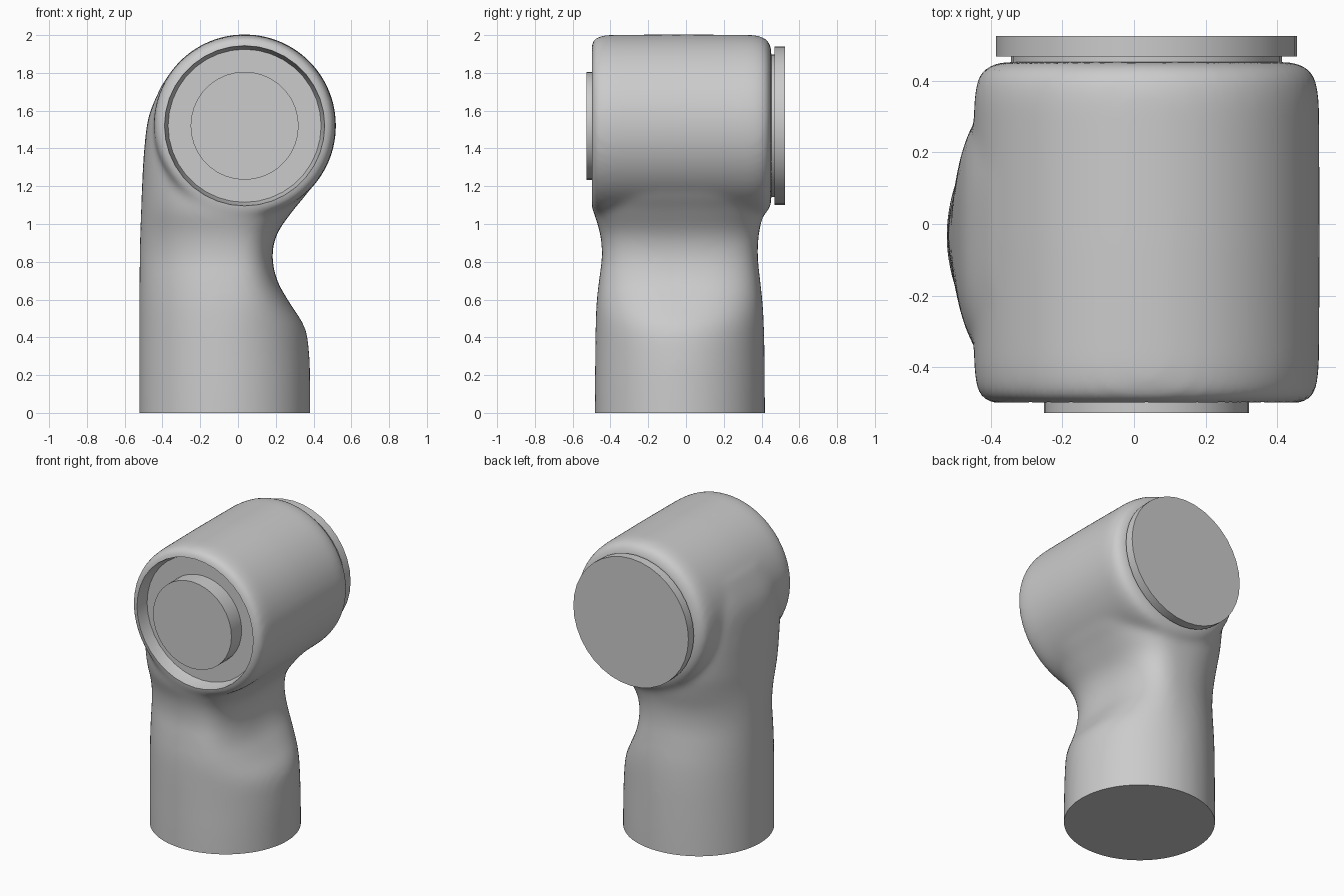
import bpy, bmesh
from math import sin, cos, pi

if "Cube" in bpy.data.objects:
    bpy.data.objects.remove(bpy.data.objects["Cube"])

CX, CZ = 0.035, 1.52          # axis of the cross barrel


def loft(bm, rings):
    """Skin a list of equal point rings and cap both ends."""
    new = [[bm.verts.new(p) for p in ring] for ring in rings]
    n = len(new[0])
    for a, b in zip(new, new[1:]):
        for i in range(n):
            j = (i + 1) % n
            bm.faces.new((a[i], a[j], b[j], b[i]))
    bm.faces.new(new[0][::-1])
    bm.faces.new(new[-1])


def turned(bm, profile, n):
    """Turn (y, radius) pairs around the barrel axis."""
    loft(bm, [[(CX + r * cos(2 * pi * i / n), y, CZ + r * sin(2 * pi * i / n))
               for i in range(n)] for y, r in profile])


def make(name, bm):
    bmesh.ops.recalc_face_normals(bm, faces=bm.faces)
    me = bpy.data.meshes.new(name)
    bm.to_mesh(me)
    bm.free()
    ob = bpy.data.objects.new(name, me)
    bpy.context.collection.objects.link(ob)
    return ob


def turned_part(name, profile, n=36):
    bm = bmesh.new()
    turned(bm, profile, n)
    return make(name, bm)


def finish(ob, angle=0.6):
    bpy.ops.object.select_all(action='DESELECT')
    ob.select_set(True)
    bpy.context.view_layer.objects.active = ob
    for m in list(ob.modifiers):
        bpy.ops.object.modifier_apply(modifier=m.name)
    bpy.ops.object.shade_smooth_by_angle(angle=angle)


def spline(keys, steps):
    """Catmull-Rom through rows of numbers."""
    out = []
    for i in range(len(keys) - 1):
        rows = [keys[max(0, min(len(keys) - 1, i + k))] for k in (-1, 0, 1, 2)]
        for s in range(steps):
            t = s / steps
            out.append([b + 0.5 * t * (c - a + t * (2*a - 5*b + 4*c - d + t * (3*(b - c) + d - a)))
                        for a, b, c, d in zip(*rows)])
    return out + [keys[-1]]


def power(v, e):
    return (1 if v >= 0 else -1) * abs(v) ** (2 / e)


def section(z, left, right, front, back, el, er, n=96):
    """Rounded section: separate fullness on the left and right halves."""
    mx, my, ry = -0.07, (front + back) / 2, (back - front) / 2
    pts = []
    for i in range(n):
        c, s = cos(2 * pi * i / n), sin(2 * pi * i / n)
        e, rx = (er, right - mx) if c >= 0 else (el, mx - left)
        pts.append((mx + rx * power(c, e), my + ry * power(s, e), z))
    return pts


# Column: z, left, right, front, back, left fullness, right fullness
keys = [(-0.20, -.523, .383, -.483, .418, 2, 2),
        (0.10, -.523, .383, -.483, .418, 2, 2),
        (0.30, -.523, .378, -.481, .416, 2, 2),
        (0.45, -.523, .355, -.479, .413, 2, 2.1),
        (0.58, -.523, .275, -.474, .406, 2, 2.5),
        (0.70, -.522, .208, -.461, .393, 2, 2.9),
        (0.83, -.521, .182, -.445, .380, 2, 3.1),
        (0.95, -.518, .208, -.455, .386, 2.1, 3.1),
        (1.07, -.513, .290, -.488, .412, 2.3, 3.3),
        (1.20, -.508, .385, -.492, .430, 2.6, 3.6),
        (1.40, -.496, .420, -.492, .435, 3, 4),
        (1.58, -.470, .420, -.485, .430, 3.2, 4),
        (1.75, -.396, .350, -.470, .420, 3.4, 4)]
bm = bmesh.new()
loft(bm, [section(*k) for k in spline(keys, 5)])
# Cross barrel with rounded ends
turned(bm, [(-.502, .02), (-.502, .435), (-.490, .459), (-.462, .475), (-.40, .482),
            (-.05, .484), (.35, .482), (.41, .472), (.442, .445), (.452, .405), (.452, .02)], 96)
body = make("elbow_body", bm)

# Fuse and blend
m = body.modifiers.new("fuse", 'REMESH')
m.mode, m.voxel_size = 'VOXEL', 0.018
m = body.modifiers.new("blend", 'SMOOTH')
m.factor, m.iterations = 0.5, 20

# Front recess and flat base
recess = turned_part("recess_cutter", [(-.60, .428), (-.495, .424), (-.42, .405)])
bm = bmesh.new()
bmesh.ops.create_cube(bm, size=2)
bmesh.ops.translate(bm, verts=bm.verts, vec=(0, 0, -1))
base = make("base_cutter", bm)
for cutter in (recess, base):
    cutter.hide_render = True
    m = body.modifiers.new("cut", 'BOOLEAN')
    m.operation, m.solver, m.object = 'DIFFERENCE', 'EXACT', cutter
finish(body)
for cutter in (recess, base):
    bpy.data.objects.remove(cutter)

# Front boss and rear flange on its neck
finish(turned_part("front_boss", [(-.527, .286), (-.41, .286)]))
finish(turned_part("rear_flange", [(.42, .378), (.468, .378), (.468, .42), (.525, .42)]))
